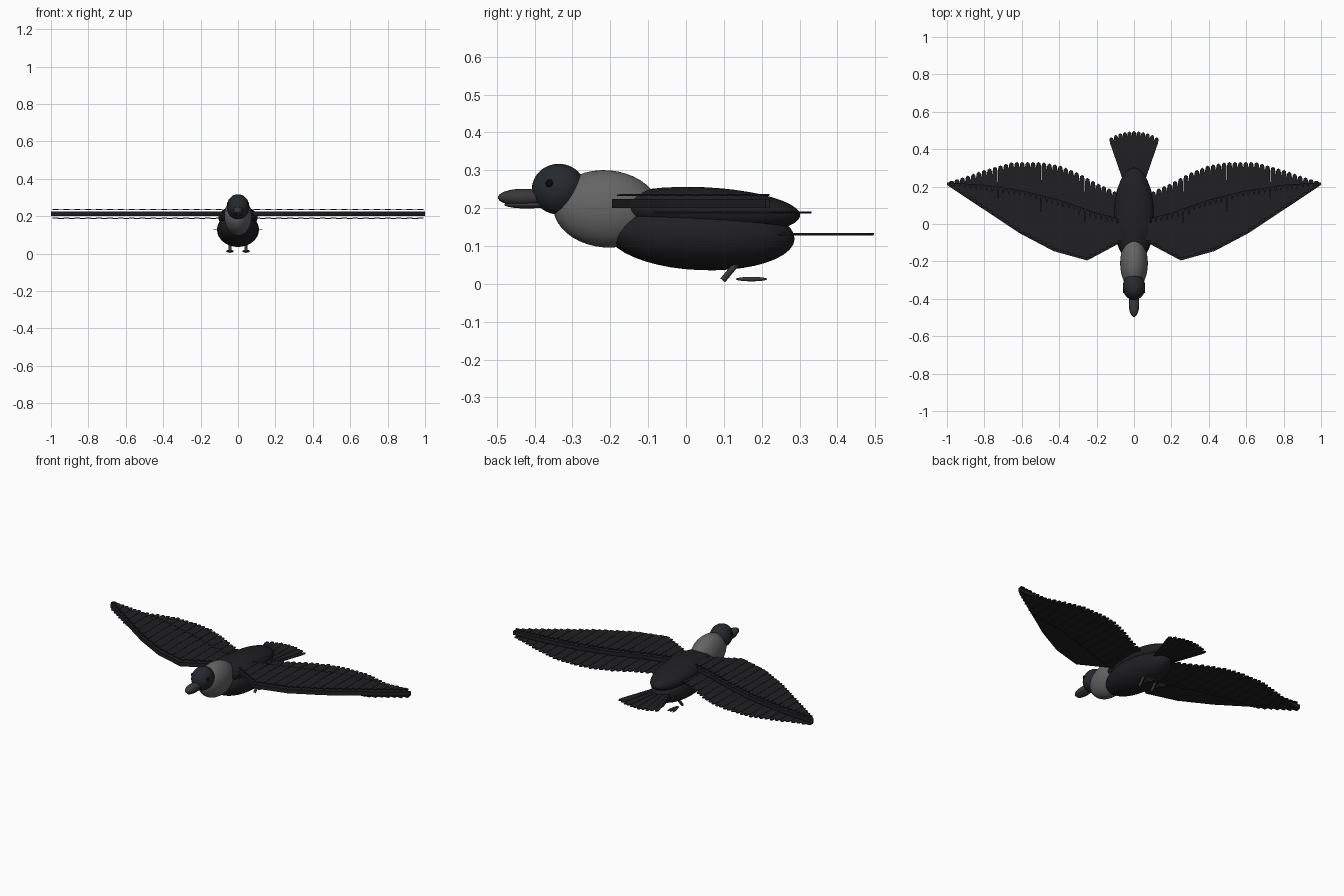
import bpy, bmesh, math
from mathutils import Vector, Matrix

if "Cube" in bpy.data.objects:
    bpy.data.objects.remove(bpy.data.objects["Cube"])


def material(name, r, g, b):
    m = bpy.data.materials.new(name)
    m.diffuse_color = (r, g, b, 1)
    m.use_nodes = True
    m.node_tree.nodes["Principled BSDF"].inputs["Base Color"].default_value = m.diffuse_color
    return m


BLACK = material("black_plumage", 0.014, 0.014, 0.017)
HOOD = material("hood_plumage", 0.018, 0.022, 0.027)
GREY = material("grey_plumage", 0.13, 0.13, 0.13)
HORN = material("dark_horn", 0.04, 0.04, 0.042)
EYE = material("eye_black", 0.003, 0.003, 0.003)


def ellipsoid(name, centre, radii, mat, tilt=0, turn=0, seg=40):
    bpy.ops.mesh.primitive_uv_sphere_add(segments=seg, ring_count=seg // 2)
    ob = bpy.context.object
    ob.name = name
    ob.data.transform(Matrix.Translation(centre) @ Matrix.Rotation(turn, 4, 'Z')
                      @ Matrix.Rotation(tilt, 4, 'X') @ Matrix.Diagonal((*radii, 1)))
    ob.data.materials.append(mat)
    bpy.ops.object.shade_smooth()
    return ob


def mirror(ob):
    ob.modifiers.new("mirror", 'MIRROR')
    return ob


def slab(bm, pts, z, t):
    """Closed flat plate from a plan outline."""
    lo = [bm.verts.new((x, y, z - t / 2)) for x, y in pts]
    hi = [bm.verts.new((x, y, z + t / 2)) for x, y in pts]
    bm.faces.new(lo[::-1])
    bm.faces.new(hi)
    n = len(pts)
    for i in range(n):
        j = (i + 1) % n
        bm.faces.new((lo[i], lo[j], hi[j], hi[i]))


def finish(name, bm, mat):
    bmesh.ops.recalc_face_normals(bm, faces=bm.faces)
    me = bpy.data.meshes.new(name)
    bm.to_mesh(me)
    bm.free()
    me.materials.append(mat)
    ob = bpy.data.objects.new(name, me)
    bpy.context.collection.objects.link(ob)
    return ob


def feather(bm, start, end, w0, w1, z, t=0.004):
    """Long flat feather with a rounded tip."""
    a, b = Vector(start), Vector(end)
    d = (b - a).normalized()
    s = Vector((d.y, -d.x))
    tip = min(0.03, (b - a).length * 0.3)
    c = b - d * tip
    pts = [a - s * w0 / 2, a + s * w0 / 2, c + s * w1 / 2, b - d * tip * 0.25 + s * w1 * 0.36,
           b, b - d * tip * 0.25 - s * w1 * 0.36, c - s * w1 / 2]
    slab(bm, [tuple(p) for p in pts], z, t)


def lerp(table, x):
    for (x0, y0), (x1, y1) in zip(table, table[1:]):
        if x <= x1:
            return y0 + (y1 - y0) * (x - x0) / (x1 - x0)
    return table[-1][1]


# Body, back, breast and head
ellipsoid("body", (0, 0.04, 0.128), (0.112, 0.247, 0.092), BLACK, -0.04)
ellipsoid("back", (0, 0.05, 0.193), (0.105, 0.252, 0.062), BLACK, -0.05)
ellipsoid("breast", (0, -0.21, 0.198), (0.074, 0.141, 0.102), GREY, -0.08)
ellipsoid("head", (0, -0.336, 0.25), (0.06, 0.071, 0.067), HOOD)

# Beak and eyes
ellipsoid("upper_beak", (0, -0.43, 0.228), (0.028, 0.067, 0.023), HORN)
ellipsoid("lower_beak", (0, -0.42, 0.209), (0.022, 0.06, 0.010), HORN)
mirror(ellipsoid("eyes", (0.052, -0.36, 0.265), (0.008, 0.011, 0.011), EYE, seg=16))

# Wing outlines: leading edge, plate rear edge, feather tips
LEAD = [(0.04, -0.08), (0.10, -0.115), (0.25, -0.195), (0.43, -0.145), (0.61, -0.05), (0.98, 0.195), (1.0, 0.21)]
REAR = [(0.04, 0.02), (0.2, 0.06), (0.4, 0.13), (0.6, 0.18), (0.8, 0.21), (1.0, 0.222)]
TIPS = [(0.04, 0.14), (0.12, 0.185), (0.2, 0.22), (0.3, 0.275), (0.4, 0.315), (0.5, 0.332),
        (0.65, 0.332), (0.8, 0.29), (0.9, 0.255), (1.0, 0.222)]

bm = bmesh.new()
slab(bm, LEAD + REAR[::-1], 0.212, 0.024)
mirror(finish("wing_plate", bm, BLACK))

# Long flight feathers below, short coverts above
flight, coverts = bmesh.new(), bmesh.new()
COUNT = 32
step = 0.93 / COUNT
for i in range(COUNT):
    x = 0.06 + step * (i + 0.5)
    lift = 0.0015 * (i % 2)
    lead = lerp(LEAD, x) + 0.012
    feather(flight, (x, max(lead, lerp(REAR, x) - 0.12)), (x, lerp(TIPS, x)),
            step * 1.05, step * 0.98, 0.188 + lift)
    feather(coverts, (x, lead), (x, max(lerp(REAR, x), lead + 0.012)),
            step * 1.05, step * 0.98, 0.234 + lift)
mirror(finish("flight_feathers", flight, BLACK))
mirror(finish("covert_feathers", coverts, BLACK))

# Tail fan
bm = bmesh.new()
N = 11
for i in range(N):
    u = 2 * i / (N - 1) - 1
    feather(bm, (0.045 * u, 0.22), (0.125 * u, 0.497 - 0.033 * u * u),
            0.018, 0.026, 0.130 + 0.002 * (i % 2))
finish("tail_feathers", bm, BLACK)

# Legs and toes
bm = bmesh.new()
a, b = Vector((0.043, 0.097, 0.009)), Vector((0.043, 0.135, 0.055))
rot = (b - a).to_track_quat('Z', 'Y').to_matrix().to_4x4()
bmesh.ops.create_cone(bm, cap_ends=True, segments=16, radius1=0.008, radius2=0.008,
                      depth=(b - a).length, matrix=Matrix.Translation((a + b) / 2) @ rot)
leg = mirror(finish("legs", bm, HORN))
for k in (-1, 0, 1):
    mirror(ellipsoid("toes", (0.043 + 0.010 * k, 0.173, 0.0125), (0.006, 0.042, 0.006),
                     HORN, turn=-0.2 * k, seg=16))
